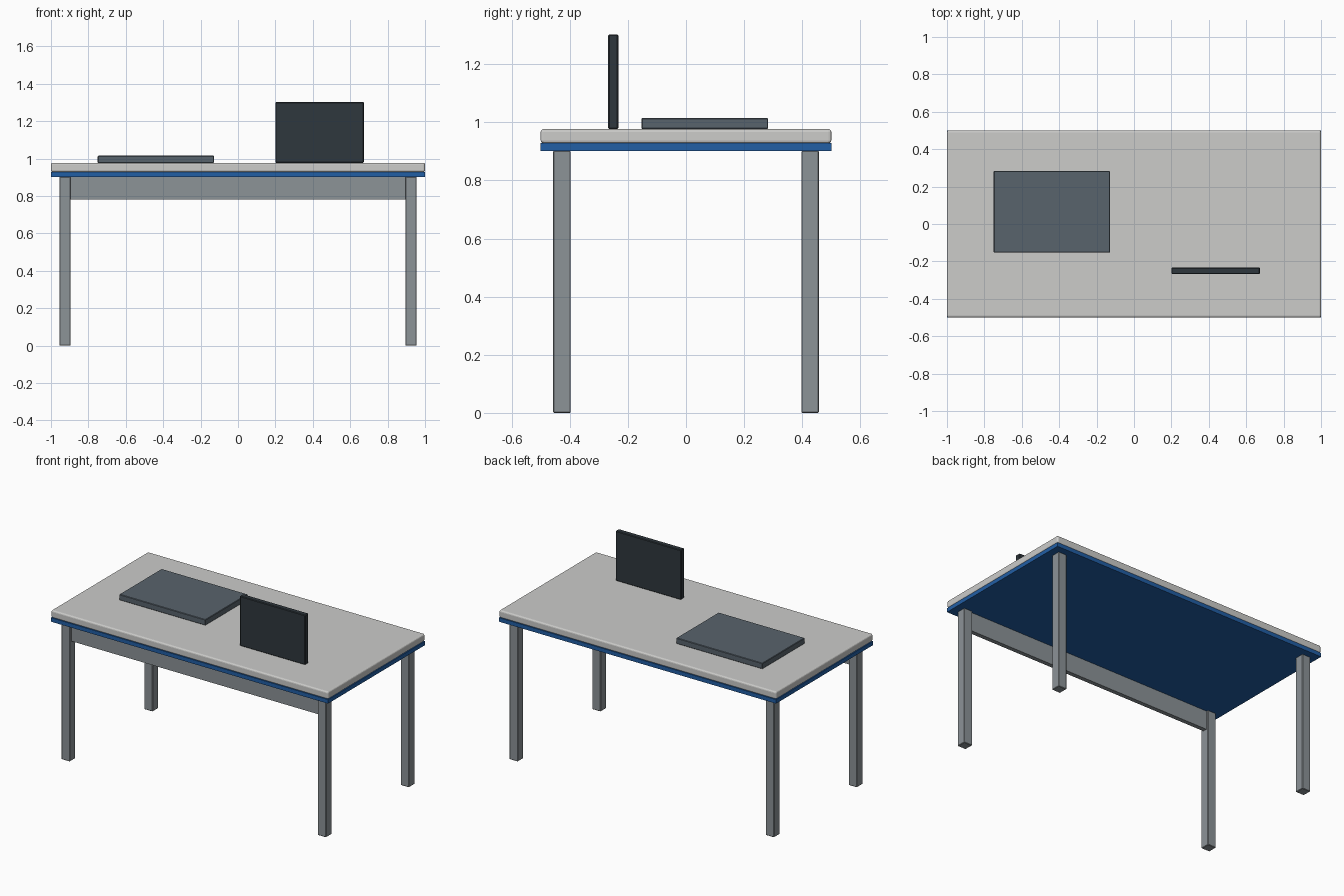
import bpy

if "Cube" in bpy.data.objects:
    bpy.data.objects.remove(bpy.data.objects["Cube"])


def material(name, rgb):
    # sRGB 0-255 to linear
    lin = [(c / 255 / 12.92) if c / 255 <= 0.04045 else ((c / 255 + 0.055) / 1.055) ** 2.4 for c in rgb]
    m = bpy.data.materials.new(name)
    m.diffuse_color = (*lin, 1)
    m.use_nodes = True
    m.node_tree.nodes["Principled BSDF"].inputs["Base Color"].default_value = m.diffuse_color
    return m


def box(name, x, y, z, mat, bevel=0.0, segments=1):
    bpy.ops.mesh.primitive_cube_add(size=1)
    ob = bpy.context.object
    ob.name = name
    for v in ob.data.vertices:
        v.co = [lo + (c + 0.5) * (hi - lo) for c, (lo, hi) in zip(v.co, (x, y, z))]
    ob.data.materials.append(mat)
    if bevel:
        b = ob.modifiers.new("soft_edges", 'BEVEL')
        b.width = bevel
        b.segments = segments
    return ob


white = material("pale_grey", (204, 204, 202))
blue = material("blue", (33, 94, 165))
metal = material("metal_grey", (140, 147, 151))
slate = material("slate_grey", (88, 99, 108))
dark = material("dark_charcoal", (47, 55, 61))

# Table top and the blue board beneath it
box("table_top", (-1, 1), (-0.5, 0.5), (0.928, 0.977), white, 0.01, 3)
box("under_board", (-1, 1), (-0.5, 0.5), (0.902, 0.928), blue)

# Four legs
for sx, side in ((-1, "left"), (1, "right")):
    for sy, end in ((-1, "front"), (1, "back")):
        cx, cy = sx * 0.925, sy * 0.427
        box(f"{end}_{side}_leg", (cx - 0.03, cx + 0.03), (cy - 0.03, cy + 0.03),
            (0, 0.902), metal, 0.003)

# Rail between the front legs
box("front_rail", (-0.9, 0.9), (-0.44, -0.412), (0.78, 0.902), metal)

# Flat pad and upright screen on the top
box("desk_pad", (-0.75, -0.128), (-0.153, 0.283), (0.977, 1.015), slate, 0.003)
box("upright_screen", (0.2, 0.673), (-0.268, -0.233), (0.977, 1.302), dark, 0.004)
